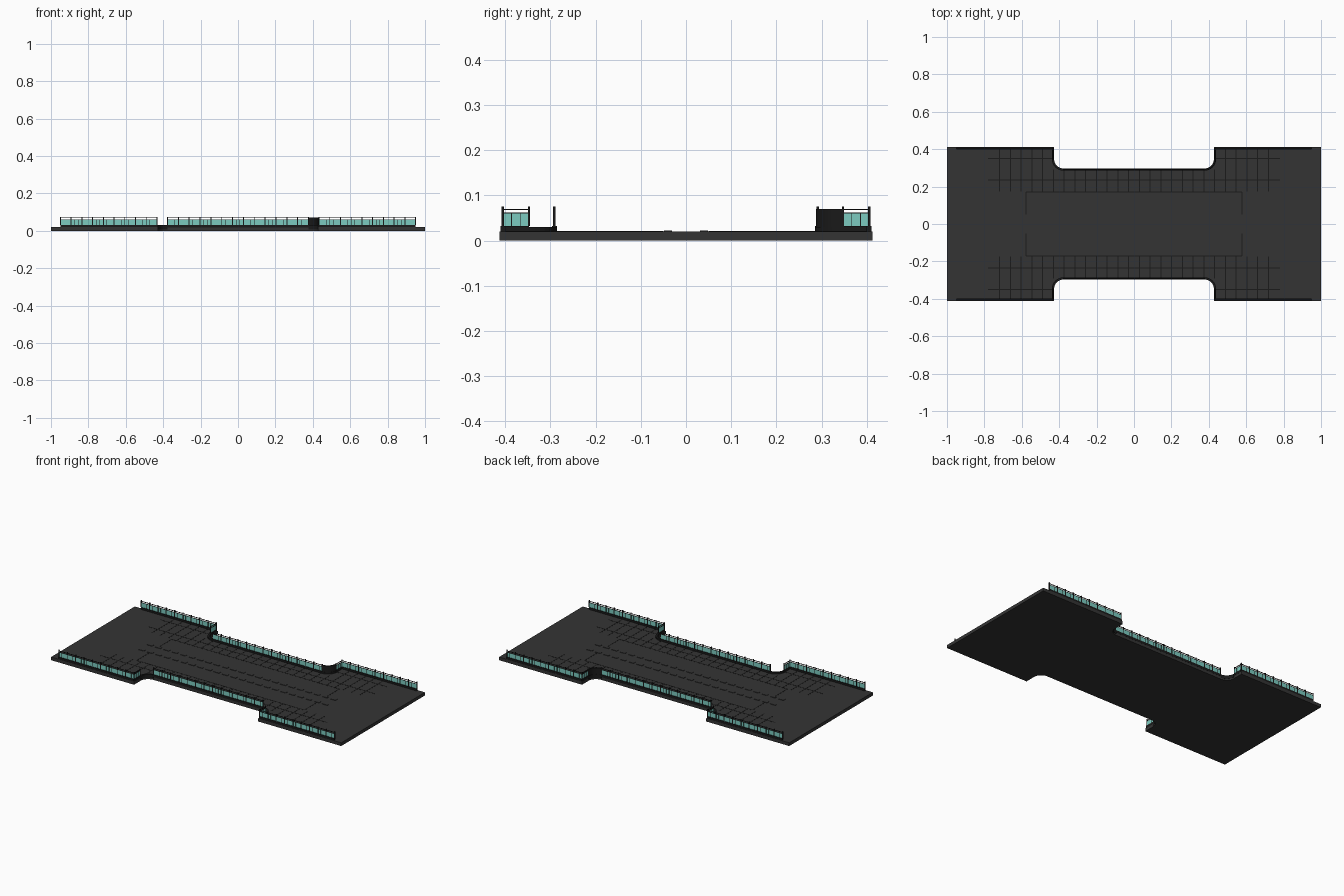
import bpy, bmesh, math
from mathutils import Vector

if "Cube" in bpy.data.objects:
    bpy.data.objects.remove(bpy.data.objects["Cube"])


def material(name, rgb):
    m = bpy.data.materials.new(name)
    m.use_nodes = True
    m.diffuse_color = (*rgb, 1)
    m.node_tree.nodes["Principled BSDF"].inputs["Base Color"].default_value = (*rgb, 1)
    return m


ASPHALT = material("dark grey deck", (0.034, 0.034, 0.034))
BLACK = material("near black trim", (0.01, 0.01, 0.01))
GLASS = material("turquoise glass", (0.2, 0.6, 0.53))

DECK, CURB = 0.02, 0.032
BAY = 0.0575
EDGE, NOTCH, SIDE, R = 0.405, 0.291, 0.433, 0.056


def finish(name, bm, mat):
    bmesh.ops.recalc_face_normals(bm, faces=bm.faces)
    me = bpy.data.meshes.new(name)
    bm.to_mesh(me)
    bm.free()
    me.materials.append(mat)
    ob = bpy.data.objects.new(name, me)
    bpy.context.collection.objects.link(ob)
    return ob


def prism(bm, outline, z0, z1):
    """Extrude a flat outline between two heights."""
    face = bm.faces.new([bm.verts.new((x, y, z0)) for x, y in outline])
    ext = bmesh.ops.extrude_face_region(bm, geom=[face], use_keep_orig=True)
    for v in ext["geom"]:
        if isinstance(v, bmesh.types.BMVert):
            v.co.z = z1


def bar(bm, a, b, width, z0, z1):
    """Straight upright bar along the ground line a-b."""
    a, b = Vector(a), Vector(b)
    d = (b - a).normalized()
    n = Vector((-d.y, d.x)) * width / 2
    prism(bm, [a + n, a - n, b - n, b + n], z0, z1)


def arc(radius, sx=1, sy=1, steps=8):
    """Rounded inner corner of a side notch."""
    cx, cy = SIDE - R, NOTCH + R
    return [(sx * (cx + radius * math.cos(t)), sy * (cy - radius * math.sin(t)))
            for t in (math.pi / 2 * i / steps for i in range(steps + 1))]


def curved_strip(bm, sx, sy, width, z0, z1):
    outer, inner = arc(R + width / 2, sx, sy), arc(R - width / 2, sx, sy)
    prism(bm, outer + inner[::-1], z0, z1)


# Deck slab with a rounded notch on each long side
quarter = [(1, 0.412), (SIDE - 0.005, 0.412)] + arc(R - 0.005)
half = quarter + [(-x, y) for x, y in quarter[::-1]]
bm = bmesh.new()
prism(bm, half + [(x, -y) for x, y in half[::-1]], 0, DECK)
finish("deck_slab", bm, ASPHALT)

# Straight runs that carry curbs and railings: start, end, number of bays
runs = []
for sy in (-1, 1):
    runs.append(((-SIDE + R, sy * NOTCH), (SIDE - R, sy * NOTCH), 13))
    for sx in (-1, 1):
        runs.append(((sx * 0.95, sy * EDGE), (sx * SIDE, sy * EDGE), 9))
        runs.append(((sx * SIDE, sy * EDGE), (sx * SIDE, sy * (NOTCH + R)), 1))

# Curbs, with rounded pieces at the notch corners
bm = bmesh.new()
for a, b, _ in runs:
    bar(bm, a, b, 0.011, DECK - 0.003, CURB)
for sx in (-1, 1):
    for sy in (-1, 1):
        curved_strip(bm, sx, sy, 0.012, 0.008, CURB - 0.002)
finish("curbs", bm, BLACK)

# Solid curved wall at one corner
bm = bmesh.new()
curved_strip(bm, 1, 1, 0.008, DECK, 0.07)
wall = finish("curved_wall", bm, ASPHALT)
wall.data.materials[0] = BLACK
bpy.context.view_layer.objects.active = wall
wall.select_set(True)
bpy.ops.object.shade_smooth_by_angle(angle=math.radians(30))

# Railings: posts, mullions, rails and glass
posts, rails, glass = bmesh.new(), bmesh.new(), bmesh.new()
for a, b, bays in runs:
    a, b = Vector(a), Vector(b)
    d = (b - a).normalized()
    for i in range(bays + 1):
        p = a.lerp(b, i / bays)
        bar(posts, p - d * 0.0025, p + d * 0.0025, 0.005, CURB, 0.075)
    for i in range(bays):
        for f in (1 / 3, 2 / 3):
            p = a.lerp(b, (i + f) / bays)
            bar(posts, p - d * 0.0007, p + d * 0.0007, 0.003, CURB, 0.06)
    bar(rails, a, b, 0.004, 0.0675, 0.07)
    bar(rails, a, b, 0.003, 0.06, 0.0615)
    bar(glass, a, b, 0.002, CURB, 0.06)
finish("railing_posts", posts, BLACK)
finish("railing_bars", rails, BLACK)
finish("railing_glass", glass, GLASS)

# Paving joints along both sides
bm = bmesh.new()
TOP = DECK + 0.0006


def joint(a, b):
    bar(bm, a, b, 0.006, DECK - 0.001, TOP)


for sy in (-1, 1):
    for k in range(-13, 13):
        x = (k + 0.5) * BAY
        end = EDGE if abs(x) > SIDE else NOTCH
        joint((x, sy * 0.175), (x, sy * end))
    joint((-0.78, sy * 0.235), (0.78, sy * 0.235))
    for sx in (-1, 1):
        joint((sx * 0.78, sy * 0.35), (sx * SIDE, sy * 0.35))
        # Frame around the middle of the deck
        joint((sx * 0.578, sy * 0.172), (sx * 0.578, sy * 0.05))
    joint((-0.578, sy * 0.172), (0.578, sy * 0.172))
finish("paving_joints", bm, BLACK)

# Two rows of low raised tiles down the middle
bm = bmesh.new()
for y in (-0.04, 0.04):
    for k in range(-11, 12):
        x = k * BAY
        bar(bm, (x - 0.018, y), (x + 0.018, y), 0.018, DECK - 0.001, 0.0225)
finish("centre_tiles", bm, ASPHALT)
